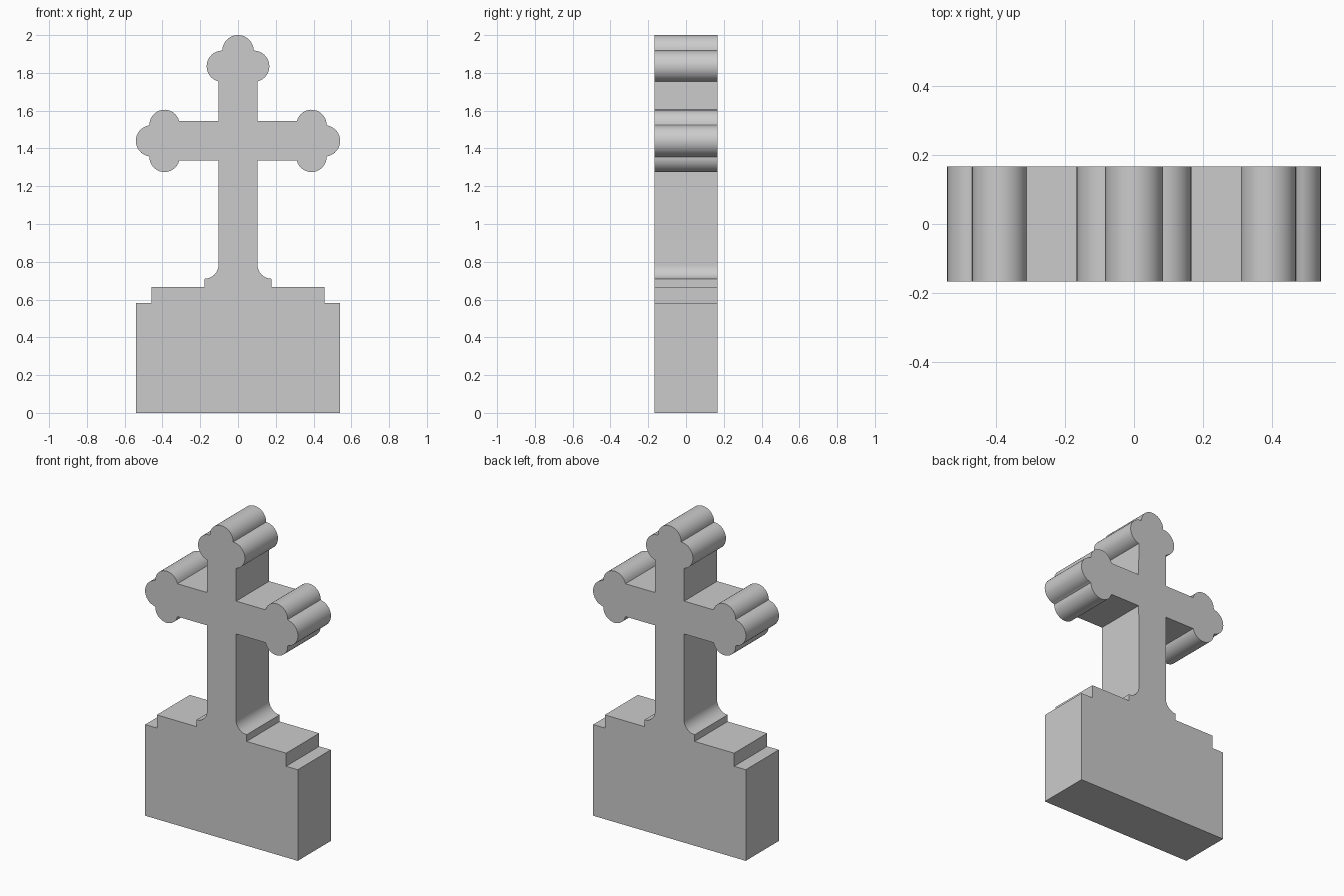
import bpy, bmesh
from math import cos, sin, radians

if "Cube" in bpy.data.objects:
    bpy.data.objects.remove(bpy.data.objects["Cube"])

HALF_DEPTH = 0.167


def arc(cx, cz, r, a0, a1, n=16):
    """Points along an arc, angles in degrees."""
    return [(cx + r * cos(radians(a0 + (a1 - a0) * i / n)),
             cz + r * sin(radians(a0 + (a1 - a0) * i / n))) for i in range(n + 1)]


# Right half of the outline, from the base up to the tip
half = [(0.54, 0), (0.54, 0.583), (0.458, 0.583), (0.458, 0.667), (0.178, 0.667)]
half += arc(0.178, 0.785, 0.075, 270, 180)        # cove at foot of shaft
half += [(0.104, 1.335)]                          # shaft meets arm
half += arc(0.389, 1.355, 0.08, 194.5, 360)       # lower arm lobe
half += arc(0.458, 1.44, 0.083, -79, 79)          # arm tip lobe
half += arc(0.389, 1.525, 0.08, 0, 165.5)         # upper arm lobe
half += [(0.104, 1.545)]
half += arc(0.083, 1.835, 0.083, -75.5, 90)       # side lobe of the head
half += arc(0, 1.917, 0.083, 2, 90)               # top lobe

# Mirror to the left and extrude front to back
outline = half + [(-x, z) for x, z in reversed(half[:-1])]
bm = bmesh.new()
face = bm.faces.new([bm.verts.new((x, -HALF_DEPTH, z)) for x, z in outline])
ext = bmesh.ops.extrude_face_region(bm, geom=[face], use_keep_orig=True)
moved = [v for v in ext["geom"] if isinstance(v, bmesh.types.BMVert)]
bmesh.ops.translate(bm, verts=moved, vec=(0, 2 * HALF_DEPTH, 0))
bmesh.ops.recalc_face_normals(bm, faces=bm.faces)

mesh = bpy.data.meshes.new("cross_monument")
bm.to_mesh(mesh)
bm.free()
obj = bpy.data.objects.new("cross_monument", mesh)
bpy.context.collection.objects.link(obj)

# Smooth lobes, crisp corners
bpy.context.view_layer.objects.active = obj
obj.select_set(True)
bpy.ops.object.shade_smooth_by_angle(angle=radians(30))
